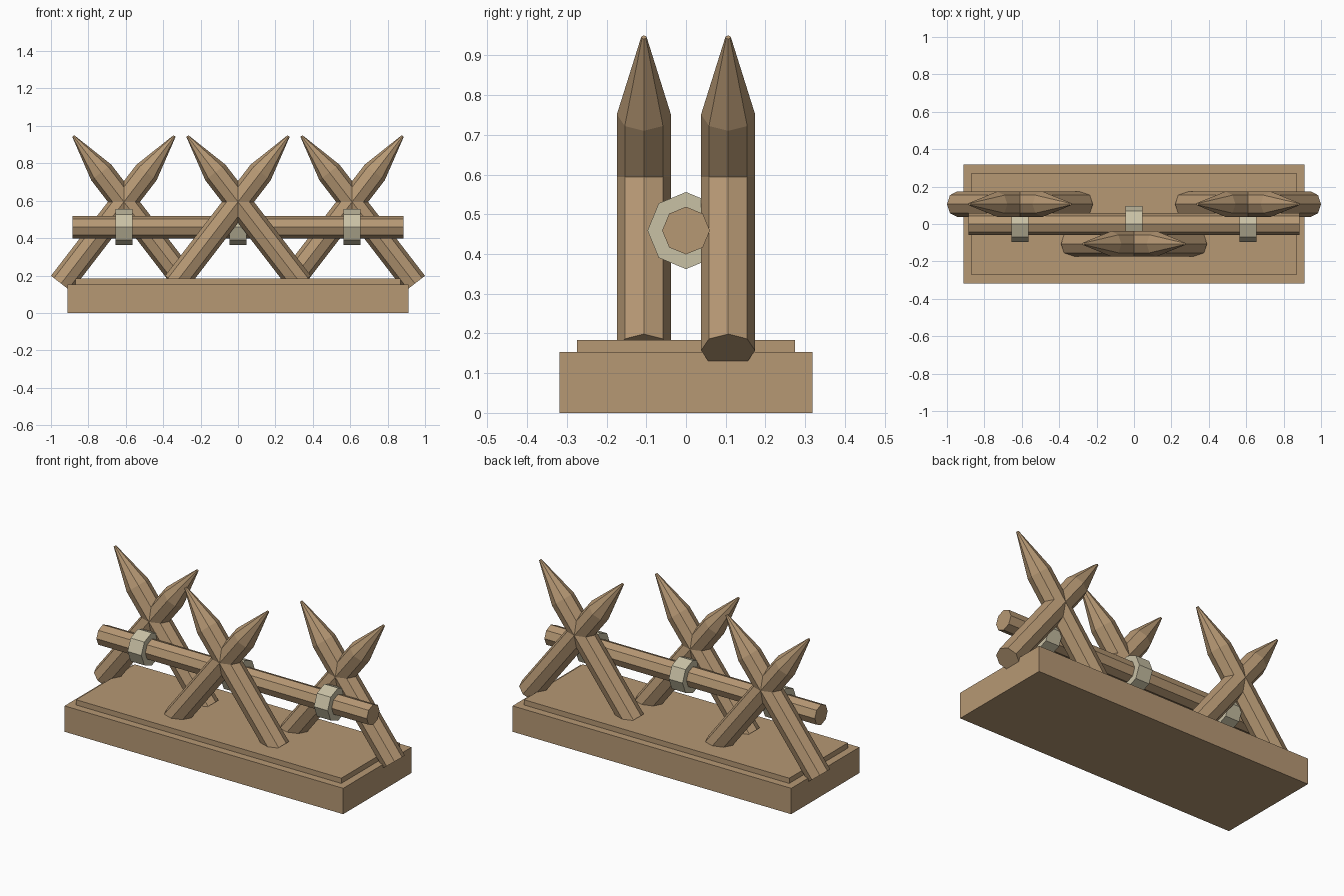
import bpy, bmesh, math
from mathutils import Vector, Matrix

if "Cube" in bpy.data.objects:
    bpy.data.objects.remove(bpy.data.objects["Cube"])


def material(name, rgb):
    m = bpy.data.materials.new(name)
    m.diffuse_color = (*rgb, 1.0)
    m.use_nodes = True
    m.node_tree.nodes["Principled BSDF"].inputs["Base Color"].default_value = m.diffuse_color
    return m


wood = material("tan wood", (0.468, 0.314, 0.174))
rope = material("pale rope", (0.584, 0.533, 0.376))


def add_object(name, bm, mat):
    bmesh.ops.recalc_face_normals(bm, faces=bm.faces)
    mesh = bpy.data.meshes.new(name)
    bm.to_mesh(mesh)
    bm.free()
    mesh.materials.append(mat)
    obj = bpy.data.objects.new(name, mesh)
    bpy.context.collection.objects.link(obj)
    return obj


def box(name, sx, sy, z0, z1, mat):
    bm = bmesh.new()
    bmesh.ops.create_cube(bm, size=1.0)
    bmesh.ops.scale(bm, vec=(sx, sy, z1 - z0), verts=bm.verts)
    bmesh.ops.translate(bm, vec=(0, 0, (z0 + z1) / 2), verts=bm.verts)
    return add_object(name, bm, mat)


def eight_sided(name, start, direction, rings, mat):
    """Octagonal solid along a direction in the xz plane; rings = (distance, radius)."""
    start, d = Vector(start), Vector(direction).normalized()
    across = Vector((0, 1, 0))
    other = d.cross(across)
    bm = bmesh.new()
    loops = []
    for dist, r in rings:
        loop = []
        for k in range(8):
            a = k * math.pi / 4
            loop.append(bm.verts.new(start + d * dist
                                     + across * (r * math.cos(a)) + other * (r * math.sin(a))))
        loops.append(loop)
    for lo, hi in zip(loops, loops[1:]):
        for k in range(8):
            n = (k + 1) % 8
            bm.faces.new((lo[k], lo[n], hi[n], hi[k]))
    bm.faces.new(loops[0])
    bm.faces.new(loops[-1])
    return add_object(name, bm, mat)


# Stepped base
box("base_block", 1.824, 0.638, 0.0, 0.153, wood)
box("base_top_board", 1.736, 0.548, 0.153, 0.184, wood)

# Horizontal bar with its lashings
eight_sided("cross_bar", (-0.885, 0, 0.459), (1, 0, 0), [(0, 0.06), (1.77, 0.06)], wood)
for i, x in enumerate((-0.61, 0.0, 0.61)):
    eight_sided(f"lashing_{i + 1}", (x - 0.045, 0, 0.459), (1, 0, 0),
                [(0, 0.097), (0.09, 0.097)], rope)

# Crossed pairs of sharpened stakes, alternating behind and in front of the bar
for i, (x, y) in enumerate(((-0.61, 0.106), (0.0, -0.106), (0.61, 0.106))):
    for side, label in ((-1, "left"), (1, "right")):
        eight_sided(f"stake_{i + 1}_{label}", (x + side * 0.336, y, 0.157),
                    (-side * 0.61, 0, 0.793),
                    [(0, 0.068), (0.75, 0.068), (0.995, 0.007)], wood)
